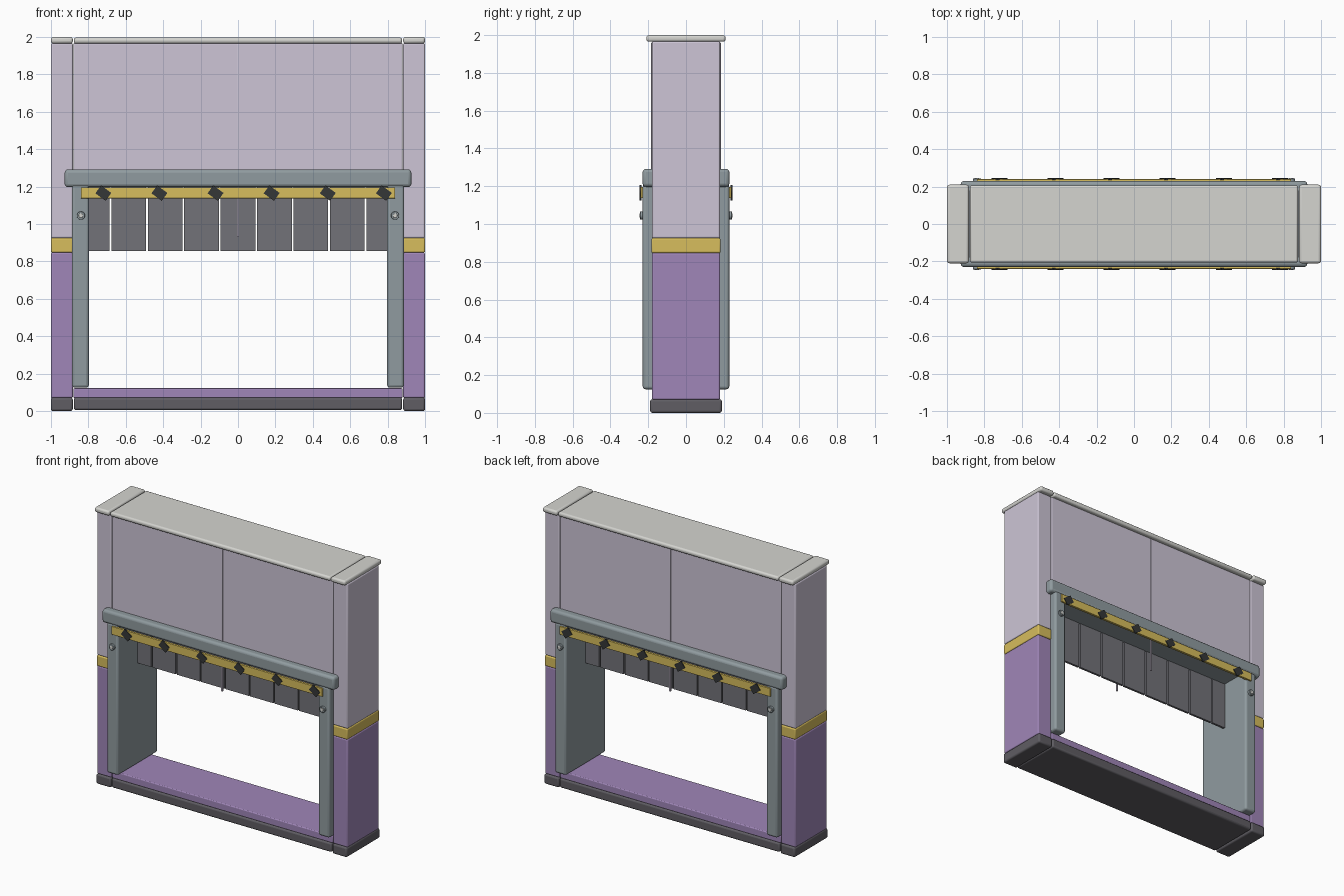
import bpy, math

if "Cube" in bpy.data.objects:
    bpy.data.objects.remove(bpy.data.objects["Cube"])

def mat(name, rgb):
    m = bpy.data.materials.new(name)
    m.diffuse_color = (*rgb, 1)
    m.use_nodes = True
    m.node_tree.nodes["Principled BSDF"].inputs["Base Color"].default_value = m.diffuse_color
    return m

LAVENDER = mat("pale lavender", (0.61, 0.56, 0.67))
PURPLE = mat("purple", (0.35, 0.24, 0.48))
YELLOW = mat("yellow", (0.68, 0.51, 0.11))
FRAME = mat("blue grey", (0.28, 0.33, 0.35))
FLAP = mat("flap grey", (0.17, 0.17, 0.19))
BASE = mat("dark base grey", (0.115, 0.11, 0.125))
CAP = mat("light grey", (0.66, 0.66, 0.63))
BLACK = mat("charcoal", (0.035, 0.038, 0.038))

def finish(ob, name, m, bevel):
    ob.name = name
    ob.data.materials.append(m)
    if bevel:
        b = ob.modifiers.new("bevel", 'BEVEL')
        b.width, b.segments = bevel, 3
        bpy.ops.object.shade_smooth_by_angle(angle=math.radians(35))
    return ob

def box(name, x0, x1, y0, y1, z0, z1, m, bevel=0.008, rot=0):
    """Bevelled box given by its limits, optionally turned about y."""
    bpy.ops.mesh.primitive_cube_add(size=1, location=((x0+x1)/2, (y0+y1)/2, (z0+z1)/2))
    ob = bpy.context.object
    ob.scale = (x1-x0, y1-y0, z1-z0)
    bpy.ops.object.transform_apply(location=False, rotation=False, scale=True)
    ob.rotation_euler.y = rot
    return finish(ob, name, m, bevel)

def disc(name, x, y, z, r, depth, m):
    bpy.ops.mesh.primitive_cylinder_add(vertices=20, radius=r, depth=depth,
                                        location=(x, y, z), rotation=(math.pi/2, 0, 0))
    finish(bpy.context.object, name, m, 0.003)

# middle wall section: base, sill, upper panel, cap
box("middle_base", -0.878, 0.878, -0.19, 0.19, 0.005, 0.072, BASE, 0.012)
box("door_sill", -0.88, 0.88, -0.18, 0.18, 0.07, 0.122, PURPLE, 0.006)
box("upper_panel", -0.88, 0.88, -0.18, 0.18, 1.21, 1.967, LAVENDER, 0.006)
box("middle_cap", -0.878, 0.878, -0.207, 0.207, 1.965, 1.997, CAP, 0.013)

# lintel across the doorway
box("lintel", -0.927, 0.927, -0.23, 0.23, 1.197, 1.292, FRAME, 0.018)

for sx, side in ((-1, "left"), (1, "right")):
    def sbox(name, a, b, *rest):
        box(side + "_" + name, min(sx*a, sx*b), max(sx*a, sx*b), *rest)
    # side pillar
    sbox("base", 0.883, 1.0, -0.19, 0.19, 0.0, 0.072, BASE, 0.012)
    sbox("lower_pillar", 0.883, 1.0, -0.18, 0.18, 0.07, 0.847, PURPLE, 0.008)
    sbox("band", 0.883, 1.0, -0.183, 0.183, 0.847, 0.925, YELLOW, 0.008)
    sbox("upper_pillar", 0.883, 1.0, -0.18, 0.18, 0.925, 1.967, LAVENDER, 0.008)
    sbox("cap", 0.883, 1.0, -0.21, 0.21, 1.965, 2.0, CAP, 0.013)
    # door jamb
    sbox("jamb", 0.797, 0.888, -0.229, 0.229, 0.125, 1.21, FRAME, 0.015)
    # bolts on both faces of the jamb
    for sy in (-1, 1):
        disc(side + "_bolt", sx*0.84, sy*0.233, 1.045, 0.022, 0.02, FRAME)
        disc(side + "_bolt_centre", sx*0.84, sy*0.239, 1.045, 0.012, 0.014, CAP)

for sy, face in ((-1, "front"), (1, "back")):
    def fbox(name, x0, x1, a, b, *rest):
        box(face + "_" + name, x0, x1, min(sy*a, sy*b), max(sy*a, sy*b), *rest)
    # seam trim down the middle of the panel
    fbox("seam_trim", -0.006, 0.006, 0.174, 0.184, 0.93, 1.96, LAVENDER, 0.002)
    # warning bar with tilted dark plates
    fbox("warning_bar", -0.84, 0.84, 0.222, 0.24, 1.137, 1.196, YELLOW, 0.002)
    for i in range(6):
        x = -0.72 + 0.3*i
        fbox("warning_plate", x-0.034, x+0.034, 0.236, 0.245, 1.139, 1.191,
             BLACK, 0, math.radians(36))

# hanging flaps in the doorway
for i in range(9):
    x = (i-4)*0.195
    box("hanging_flap", x-0.0925, x+0.0925, -0.008, 0.008, 0.855, 1.22, FLAP, 0)
